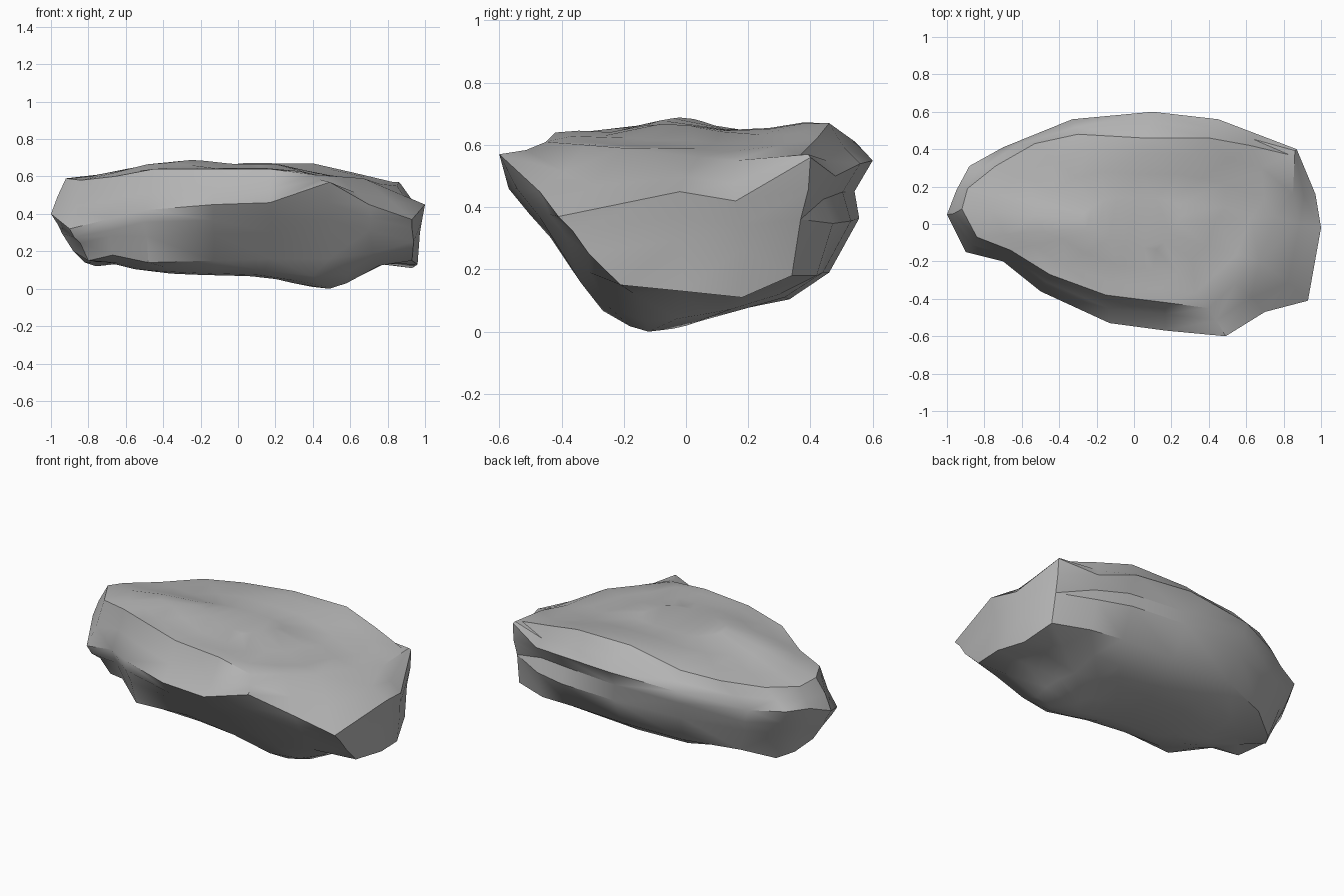
import bpy
import bmesh
import math
import random
from mathutils import Vector

random.seed(4)

default_cube = bpy.data.objects.get("Cube")
if default_cube:
    bpy.data.objects.remove(default_cube)

stone = bpy.data.materials.new("grey stone")
stone.use_nodes = True
stone_colour = (.46, .46, .46, 1)
stone.diffuse_color = stone_colour
stone.node_tree.nodes["Principled BSDF"].inputs["Base Color"].default_value = stone_colour

# Outlines run anticlockwise from the left end
plateau = [(.76, .04, .56), (.85, .16, .55), (.83, .37, .57), (.62, .42, .62),
           (.4, .46, .67), (.05, .46, .67), (-.3, .48, .62), (-.53, .43, .6),
           (-.74, .31, .57), (-.89, .19, .57), (-.92, .08, .59), (-.84, -.07, .58),
           (-.66, -.14, .6), (-.45, -.27, .64), (-.15, -.38, .64),
           (.17, -.42, .64), (.4, -.45, .61), (.54, -.32, .6), (.67, -.2, .59)]

rim = [(1, -.02, .45), (.97, .16, .42), (.87, .4, .56), (.66, .48, .5),
       (.45, .56, .54), (.1, .6, .55), (-.33, .56, .53), (-.7, .41, .46),
       (-.88, .31, .46), (-.95, .18, .45), (-1, .05, .4), (-.9, -.15, .32),
       (-.7, -.2, .37), (-.5, -.36, .42), (-.13, -.53, .45),
       (.17, -.57, .46), (.49, -.6, .57), (.7, -.47, .45), (.93, -.41, .37)]

foot = [(.96, -.01, .13), (.93, .18, .11), (.87, .34, .18), (.66, .42, .18),
        (.45, .44, .19), (.1, .46, .19), (-.3, .45, .19), (-.6, .34, .17),
        (-.76, .23, .12), (-.82, .14, .14), (-.88, .05, .2), (-.8, -.07, .15),
        (-.67, -.14, .18), (-.48, -.28, .14), (-.13, -.27, .15),
        (.17, -.3, .16), (.49, -.34, .16), (.72, -.31, .19), (.93, -.21, .15)]


def blend(ring_a, ring_b, amount, back=1, front=1, rough=.01):
    """Rough ring between two outlines, swollen or grooved at back and front."""
    ring = []
    for a, b in zip(ring_a, ring_b):
        p = Vector(a).lerp(Vector(b), amount)
        if p.y < 0:
            p.y *= front
        elif -.3 < p.x < .7:
            p.y *= back
        ring.append(p + Vector([random.uniform(-rough, rough) for _ in p]))
    return ring


def bump(x, y, centre_x, centre_y, spread):
    """Soft round swelling of unit height."""
    return math.exp(-((x - centre_x) ** 2 + (y - centre_y) ** 2) / spread)


def crown(p, scale):
    """Point on the rippled top, with a hump at one end and a hollow at the other."""
    x, y = p[0] * scale, p[1] * scale
    dome = .66 - .06 * x * x + .018 * math.cos(14 * (y + .03))
    dome += .025 * bump(x, y, -.4, -.05, .06) - .05 * bump(x, y, .5, -.08, .04)
    edge = scale ** 3
    return Vector((x, y, p[2] * edge + dome * (1 - edge)))


def keel(p, scale):
    """Point on the underside, which sags to one low corner."""
    x = p[0] * (.25 + .75 * scale)
    y = -.05 + (p[1] + .05) * scale
    sag = .09 * bump(x, y, .49, -.1, .06)
    return Vector((x, y, .07 + .08 * x * x + .08 * scale ** 3 - sag))


# Stack of rings from the top down to the keel
rings = [[crown(p, .3) for p in plateau],
         [crown(p, .58) for p in plateau],
         [crown(p, .82) for p in plateau],
         plateau,
         blend(plateau, rim, .55, 1, .97),
         rim,
         blend(rim, foot, .25, .96, 1),
         blend(rim, foot, .5, 1.06, 1.02),
         foot,
         [keel(p, .75) for p in foot],
         [keel(p, .5) for p in foot],
         [keel(p, .22) for p in foot]]

bm = bmesh.new()
loops = [[bm.verts.new(p) for p in ring] for ring in rings]
count = len(rim)
for upper, lower in zip(loops, loops[1:]):
    for i in range(count):
        j = (i + 1) % count
        bm.faces.new((upper[i], lower[i], lower[j], upper[j]))

# Closed top and underside, with the lowest corner resting on the ground
bm.faces.new(loops[0])
bm.faces.new(list(reversed(loops[-1])))
min(bm.verts, key=lambda v: v.co.z).co = (.49, -.12, 0)

# Chipped facets with irregular diagonals
bmesh.ops.triangulate(bm, faces=bm.faces[:], quad_method="SHORT_EDGE", ngon_method="BEAUTY")
bmesh.ops.recalc_face_normals(bm, faces=bm.faces[:])
mesh = bpy.data.meshes.new("boulder")
bm.to_mesh(mesh)
bm.free()
mesh.materials.append(stone)

boulder = bpy.data.objects.new("boulder", mesh)
bpy.context.collection.objects.link(boulder)
bpy.ops.object.select_all(action="DESELECT")
boulder.select_set(True)
bpy.context.view_layer.objects.active = boulder
bpy.ops.object.shade_smooth_by_angle(angle=math.radians(35))
